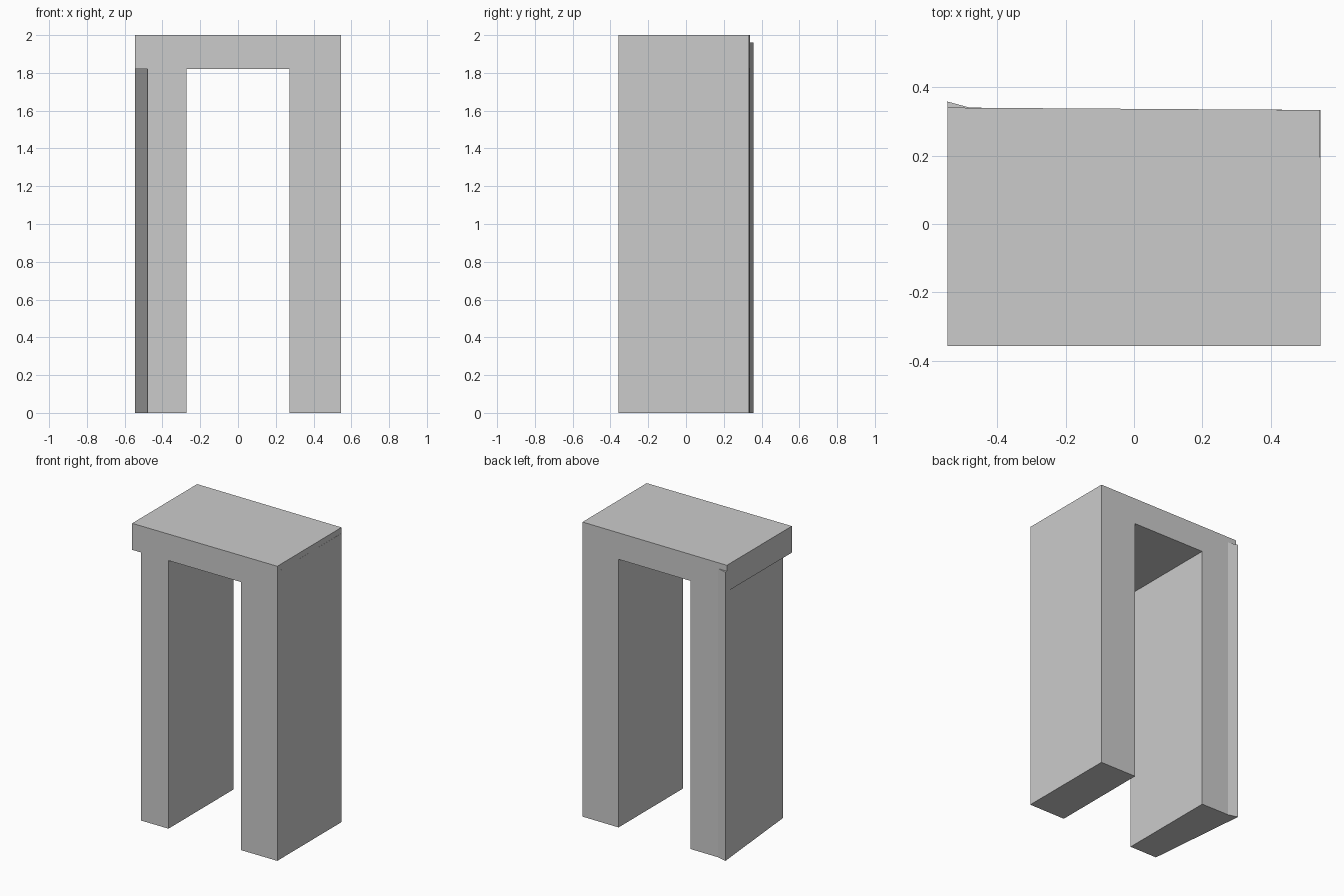
import bpy
import bmesh

if "Cube" in bpy.data.objects:
    bpy.data.objects.remove(bpy.data.objects["Cube"])


def prism(name, outline, z0, z1):
    """Extrude a plan outline (x, y) from z0 up to z1."""
    bm = bmesh.new()
    face = bm.faces.new([bm.verts.new((x, y, z0)) for x, y in outline])
    new = bmesh.ops.extrude_face_region(bm, geom=[face])["geom"]
    top = [v for v in new if isinstance(v, bmesh.types.BMVert)]
    bmesh.ops.translate(bm, verts=top, vec=(0, 0, z1 - z0))
    bmesh.ops.recalc_face_normals(bm, faces=bm.faces[:])
    mesh = bpy.data.meshes.new(name)
    bm.to_mesh(mesh)
    bm.free()
    obj = bpy.data.objects.new(name, mesh)
    bpy.context.collection.objects.link(obj)
    return obj


FRONT = -0.357
INNER = 0.272
LEG_TOP = 1.96

# Lintel slab, its back edge slightly out of square
prism("lintel", [(-0.545, FRONT), (0.545, FRONT), (0.544, 0.333), (-0.545, 0.340)],
      1.82, 2.0)

# Right upright, flush with the slab and let into it
prism("right_upright", [(INNER, FRONT), (0.545, FRONT), (0.545, 0.333), (INNER, 0.335)],
      0.0, LEG_TOP)

# Left upright, with a slanted outer side and a splayed back corner
prism("left_upright", [(-0.478, FRONT), (-INNER, FRONT), (-INNER, 0.338),
                       (-0.480, 0.340), (-0.546, 0.358)],
      0.0, LEG_TOP)
